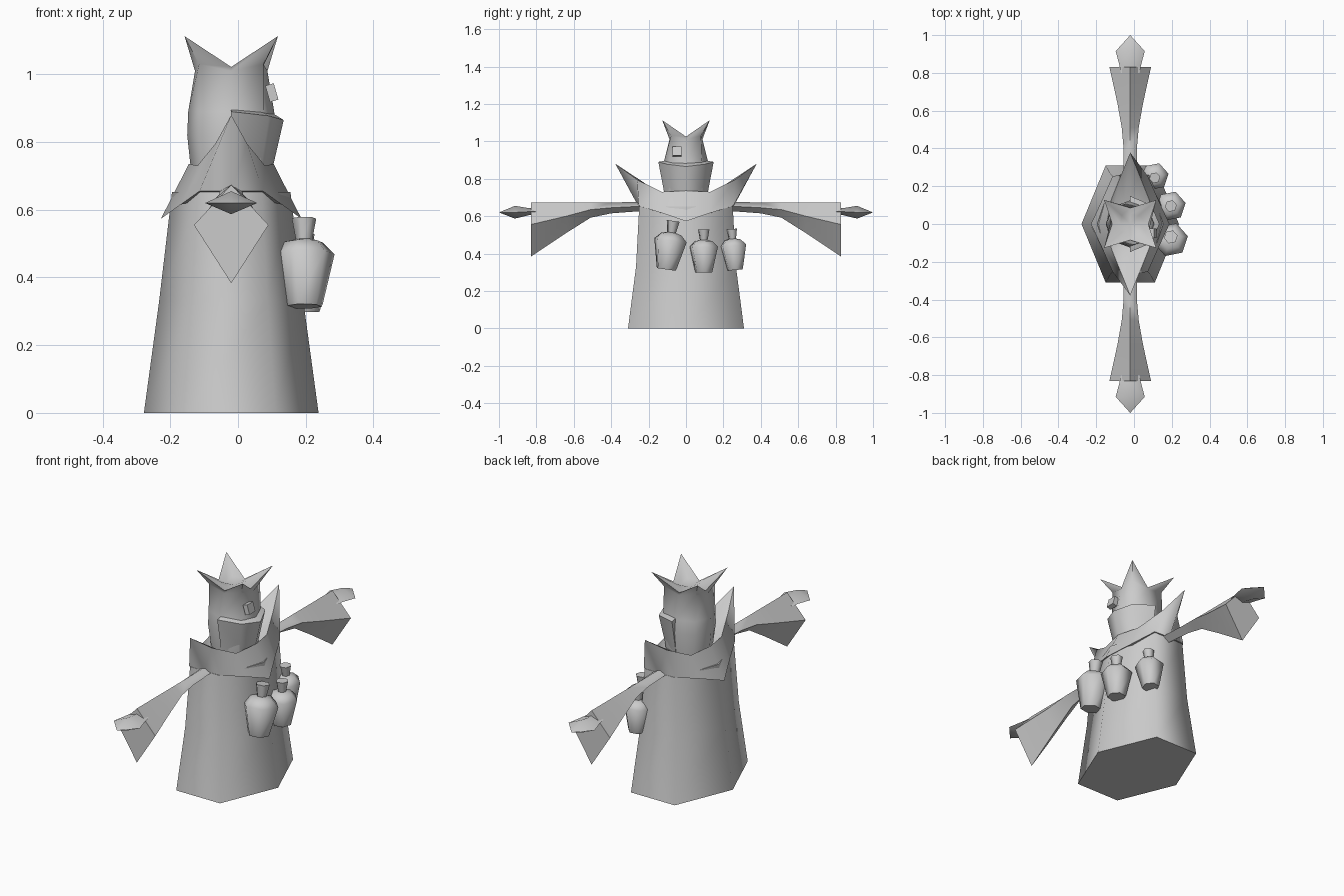
import bpy, bmesh, math
from mathutils import Matrix, Vector

if "Cube" in bpy.data.objects:
    bpy.data.objects.remove(bpy.data.objects["Cube"])

CX = -0.02  # centre line of the robe

grey = bpy.data.materials.new("plain_grey")
grey.diffuse_color = (0.6, 0.6, 0.6, 1)
grey.use_nodes = True
grey.node_tree.nodes["Principled BSDF"].inputs["Base Color"].default_value = grey.diffuse_color


def finish(bm, name, angle=75):
    bmesh.ops.remove_doubles(bm, verts=bm.verts, dist=1e-5)
    bmesh.ops.recalc_face_normals(bm, faces=bm.faces)
    me = bpy.data.meshes.new(name)
    bm.to_mesh(me)
    bm.free()
    ob = bpy.data.objects.new(name, me)
    bpy.context.collection.objects.link(ob)
    me.materials.append(grey)
    bpy.ops.object.select_all(action='DESELECT')
    ob.select_set(True)
    bpy.context.view_layer.objects.active = ob
    bpy.ops.object.shade_smooth_by_angle(angle=math.radians(angle))
    return ob


def loft(name, rings, angle=75):
    """Skin closed rings of equal point count; a ring may collapse to a point."""
    bm = bmesh.new()
    vs = [[bm.verts.new(p) for p in r] for r in rings]
    n = len(rings[0])
    for a, b in zip(vs, vs[1:]):
        for i in range(n):
            j = (i + 1) % n
            bm.faces.new((a[i], a[j], b[j], b[i]))
    for r, pts in ((vs[0], rings[0]), (vs[-1], rings[-1])):
        if (Vector(pts[0]) - Vector(pts[1])).length > 1e-4:
            bm.faces.new(r)
    bmesh.ops.remove_doubles(bm, verts=bm.verts, dist=1e-5)
    return finish(bm, name, angle)


def around(quarter):
    """Mirror a quarter ring, running from the x axis to the y axis, all round."""
    q = list(quarter)
    half = q + [(-x, y, z) for x, y, z in q[-2::-1]]
    full = half + [(x, -y, z) for x, y, z in half[-2:0:-1]]
    return [(x + CX, y, z) for x, y, z in full]


# Robe: tapered six-sided body
def hexagon(a, b, y, z):
    return [(CX + s * x, t * yy, z) for s, t, x, yy in
            ((1, 0, a, 0), (1, 1, b, y), (-1, 1, b, y),
             (-1, 0, a, 0), (-1, -1, b, y), (1, -1, b, y))]


loft("robe", [hexagon(0.258, 0.13, 0.31, 0), hexagon(0.213, 0.107, 0.267, 0.33),
              hexagon(0.175, 0.09, 0.25, 0.652)])

# Collar with tall points at both sides
loft("collar", [
    around([(0.208, 0, 0.573), (0.15, 0.125, 0.615), (0.094, 0.252, 0.655), (0, 0.256, 0.655)]),
    around([(0.125, 0, 0.736), (0.10, 0.13, 0.73), (0.047, 0.262, 0.795), (0, 0.378, 0.88)]),
    around([(0.10, 0, 0.71), (0.085, 0.09, 0.70), (0.03, 0.12, 0.71), (0, 0.125, 0.71)])])

# Head with a four-pointed crown of tufts
loft("head", [
    around([(0.115, 0, 0.68), (0.08, 0.08, 0.68), (0, 0.11, 0.68)]),
    around([(0.13, 0, 0.82), (0.095, 0.09, 0.82), (0, 0.125, 0.82)]),
    around([(0.127, 0, 0.89), (0.095, 0.085, 0.89), (0, 0.118, 0.89)]),
    around([(0.107, 0, 1.01), (0.095, 0.08, 1.03), (0, 0.088, 1.01)]),
    around([(0.095, 0, 1.025), (0.138, 0.127, 1.113), (0, 0.085, 1.022)]),
    around([(0.05, 0, 1.02), (0.045, 0.045, 1.04), (0, 0.05, 1.02)]),
    around([(0, 0, 1.02)] * 3)])


# Mask over the lower face
def half_ring(front, side, z_front, z_side):
    mid = (CX + (front - CX) * 0.72, side * 0.68, (z_front + z_side) / 2)
    return [(CX, side, z_side), mid, (front, 0, z_front),
            (mid[0], -mid[1], mid[2]), (CX, -side, z_side)]


loft("mask", [half_ring(0.095, 0.115, 0.70, 0.71), half_ring(0.105, 0.12, 0.735, 0.745),
              half_ring(0.135, 0.148, 0.865, 0.89), half_ring(0.10, 0.12, 0.887, 0.895)], 60)

# Eyepiece
bm = bmesh.new()
bmesh.ops.create_cube(bm, size=1, matrix=Matrix.Translation((0.10, -0.048, 0.946))
                      @ Matrix.Rotation(-0.28, 4, 'Y') @ Matrix.Diagonal((0.026, 0.05, 0.05, 1)))
finish(bm, "eyepiece", 30)


# Wide kite-shaped sleeves and pointed hands
def kite(y, w, top, side, bottom):
    return [(CX, y, top), (CX + w, y, side), (CX, y, bottom), (CX - w, y, side)]


for s, tag in ((-1, "front"), (1, "back")):
    loft("sleeve_" + tag, [kite(s * y, *k) for y, *k in (
        (0.20, 0.035, 0.675, 0.655, 0.63), (0.40, 0.035, 0.674, 0.645, 0.615),
        (0.51, 0.045, 0.674, 0.635, 0.592), (0.64, 0.068, 0.674, 0.60, 0.51),
        (0.83, 0.11, 0.674, 0.555, 0.383))])
    loft("hand_" + tag, [kite(s * y, *k) for y, *k in (
        (0.80, 0.05, 0.645, 0.625, 0.605), (0.84, 0.057, 0.643, 0.624, 0.605),
        (0.915, 0.077, 0.655, 0.62, 0.587), (1.0, 0, 0.62, 0.62, 0.62))])

# Flasks hanging at the waist: (radius share, height share) profile
FLASK = ((0.58, 0), (0.62, 0.04), (1.0, 0.60), (0.62, 0.73), (0.27, 0.76), (0.40, 1.0))
for i, (x, y, z, r, h, tilt) in enumerate((
        (0.195, -0.105, 0.315, 0.092, 0.262, -0.14),
        (0.195, 0.095, 0.298, 0.08, 0.23, 0.0),
        (0.11, 0.262, 0.312, 0.074, 0.22, 0.08))):
    m = Matrix.Translation((x, y, z)) @ Matrix.Rotation(tilt, 4, 'X')
    loft("flask_%d" % (i + 1), [
        [m @ Vector((r * k * math.cos(a * math.pi / 3 + 0.2),
                     r * k * math.sin(a * math.pi / 3 + 0.2), h * t)) for a in range(6)]
        for k, t in FLASK], 62)
